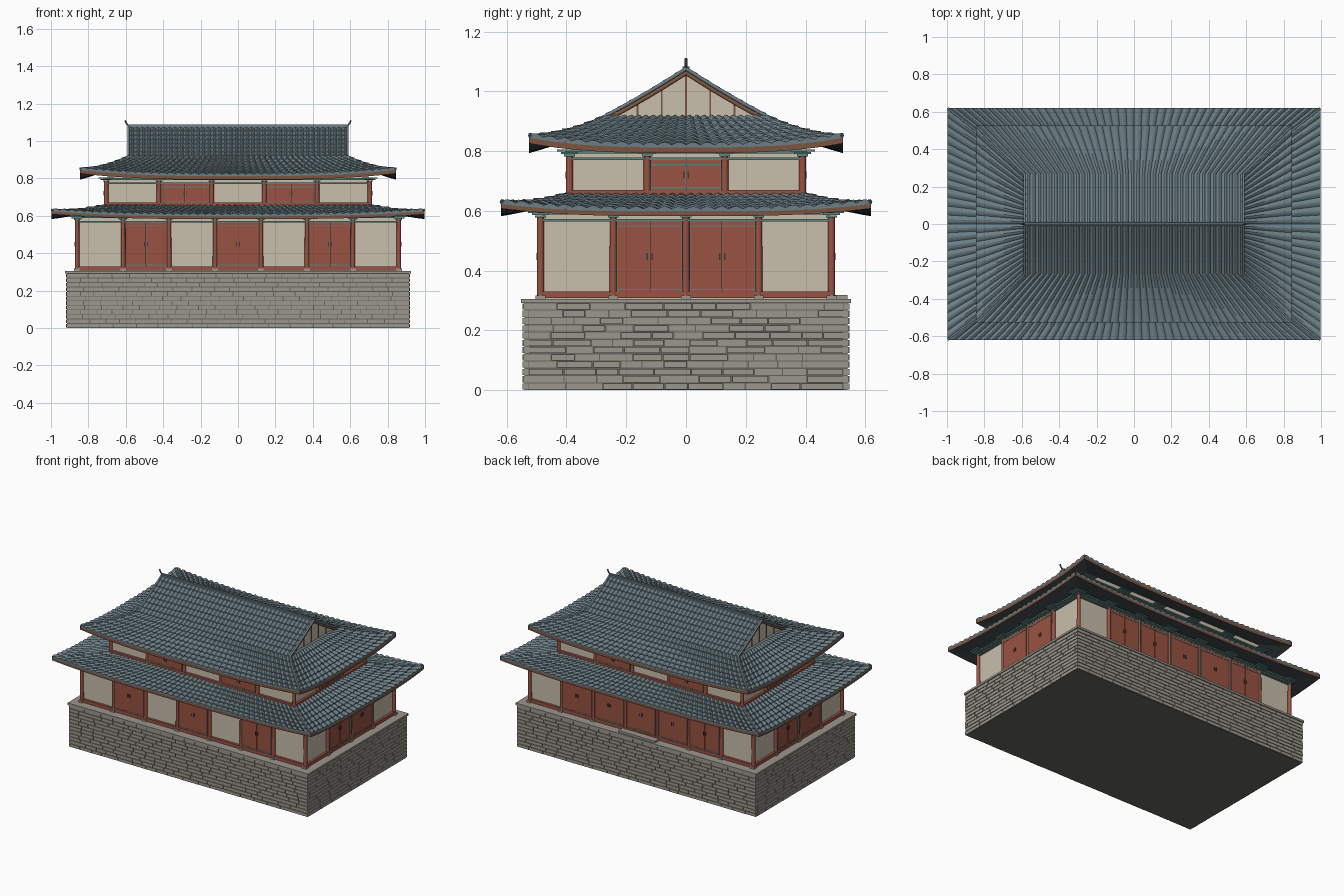
import bpy, bmesh, math, random
from mathutils import Matrix, Vector

if "Cube" in bpy.data.objects:
    bpy.data.objects.remove(bpy.data.objects["Cube"])

random.seed(4)
COL = {"stone": (0.33, 0.31, 0.27), "mortar": (0.13, 0.13, 0.11), "tile": (0.15, 0.21, 0.235),
       "soffit": (0.06, 0.08, 0.085), "wood": (0.20, 0.09, 0.05), "red": (0.32, 0.085, 0.055),
       "cream": (0.58, 0.52, 0.41), "teal": (0.11, 0.24, 0.21), "dark": (0.05, 0.04, 0.035)}
MATS = {}
for n, c in COL.items():
    MATS[n] = bpy.data.materials.new(n)
    MATS[n].diffuse_color = (*c, 1)

PARTS = {}  # name -> (bmesh, material)


def part(name, mat):
    return PARTS.setdefault(name, (bmesh.new(), mat))[0]


def turn(k):
    return Matrix.Rotation(k * math.pi / 2, 4, 'Z')


def box(name, mat, c, s, k=0):
    """Box of centre c and size s, turned k quarter turns about z."""
    m = turn(k) @ Matrix.Translation(c) @ Matrix.Diagonal((*s, 1))
    bmesh.ops.create_cube(part(name, mat), size=1, matrix=m)


def column(name, x, y, z0, z1, r):
    m = Matrix.Translation((x, y, (z0 + z1) / 2))
    bmesh.ops.create_cone(part(name, "red"), cap_ends=True, segments=12, radius1=r,
                          radius2=r * 0.9, depth=z1 - z0, matrix=m)


def grid(name, mat, rings, flip=False):
    bm = part(name, mat)
    vs = [[bm.verts.new(p) for p in ring] for ring in rings]
    for a, b in zip(vs, vs[1:]):
        for i in range(len(a) - 1):
            f = [a[i], b[i], b[i + 1], a[i + 1]]
            bm.faces.new(f[::-1] if flip else f)


def tube(name, mat, pts, r):
    cu = bpy.data.curves.new(name, 'CURVE')
    cu.dimensions = '3D'
    cu.bevel_depth, cu.bevel_resolution, cu.use_fill_caps = r, 1, True
    sp = cu.splines.new('POLY')
    sp.points.add(len(pts) - 1)
    for q, p in zip(sp.points, pts):
        q.co = (*p, 1)
    ob = bpy.data.objects.new(name, cu)
    cu.materials.append(MATS[mat])
    bpy.context.collection.objects.link(ob)


def slope(inner, outer, lift, sag, k):
    """Curved roof surface; inner/outer are (half width, distance, z)."""
    def at(u, v, off=0.0):
        w, d = (inner[i] + (outer[i] - inner[i]) * v for i in (0, 1))
        z = inner[2] + (outer[2] - inner[2]) * (v + sag * v * (1 - v))
        return turn(k) @ Vector((w * u, -d, z + lift * abs(u) ** 3 * v * v + off))
    return at


def tiles(name, at, cols, rows):
    """Barrel tiles in overlapping courses."""
    us = [(i / (cols * 4) * 2 - 1, 0.009 * math.sin(math.pi * (i % 4) / 4)) for i in range(cols * 4 + 1)]
    rings = []
    for r in range(rows):
        rings.append([at(u, r / rows, b - 0.002) for u, b in us])
        rings.append([at(u, (r + 1) / rows, b + 0.004) for u, b in us])
    rings.append([at(u, 1, -0.005) for u, b in us])
    grid(name, "tile", rings)


def eave(name, at, t):
    """Soffit and brown eave board below a slope."""
    us = [i / 16 - 1 for i in range(33)]
    grid(name + "_soffit", "soffit", [[at(u, v / 6, -t) for u in us] for v in range(7)], True)
    grid(name + "_eave_board", "wood", [[at(u, 1, o) for u in us] for o in (0.0, -t)])


def hip_roof(name, hx, hy, z0, ex, ey, z1, lift, cols, rows, t):
    for k in range(4):
        a, b, c, d = (hx, hy, ex, ey) if k % 2 == 0 else (hy, hx, ey, ex)
        at = slope((a, b, z0), (c, d, z1), lift, 0.3, k)
        tiles(name + "_tiles", at, cols[k % 2], rows)
        eave(name, at, t)
        # hip ridge
        tube(name + "_hip_ridge", "tile", [at(1, v / 8 * 0.992, 0.002) for v in range(9)], 0.007)


def storey(name, hx, hy, z0, z1, ztop, sides):
    """Walls, columns, doors and brackets; sides gives the bays front, right, back, left."""
    h = z1 - z0
    box(name + "_walls", "cream", (0, 0, (z0 + ztop) / 2), (2 * hx - 0.012, 2 * hy - 0.012, ztop - z0))
    for k, bays in enumerate(sides):
        L, D = (hx, hy) if k % 2 == 0 else (hy, hx)
        w = 2 * L / len(bays)
        # sill and painted head beams
        box(name + "_sill", "red", (0, -D, z0 + 0.014), (2 * L, 0.02, 0.022), k)
        box(name + "_head_beam", "teal", (0, -D, z1 - 0.014), (2 * L, 0.018, 0.008), k)
        box(name + "_eave_beam", "teal", (0, -D, z1 + 0.009), (2 * L + 0.03, 0.03, 0.009), k)
        for i, kind in enumerate(bays):
            x = -L + (i + 0.5) * w
            if kind == "D":
                zb, zt = z0 + 0.024, z1 - 0.018
                lw, zc = (w - 0.024) / 2, (zb + zt) / 2
                for s in (-1, 1):
                    box(name + "_doors", "red", (x + s * (lw / 2 + 0.0005), -D, zc), (lw - 0.001, 0.016, zt - zb), k)
                    box(name + "_door_handles", "dark", (x + s * 0.008, -D - 0.010, zc), (0.005, 0.006, 0.024), k)
                    box(name + "_door_stiles", "teal", (x + s * (lw - 0.001), -D - 0.008, zc), (0.003, 0.004, zt - zb), k)
                for z in (zb + 0.008, zt - 0.016):
                    box(name + "_door_bands", "teal", (x, -D - 0.008, z), (2 * lw, 0.004, 0.004), k)
        for i in range(len(bays)):
            # column with stone foot and stepped bracket
            x = -L + i * w
            p = turn(k) @ Vector((x, -D, 0))
            column(name + "_columns", p.x, p.y, z0, z1, 0.0125)
            box(name + "_column_feet", "stone", (x, -D, z0 + 0.006), (0.032, 0.032, 0.012), k)
            for j, s in enumerate((0.036, 0.058, 0.084)):
                box(name + "_brackets", "teal" if j != 1 else "wood", (x, -D, z1 + j * 0.008 - 0.002), (s, s, 0.007), k)


# stone base: mortar core, block courses, cap
BX, BY, BH = 0.92, 0.547, 0.292
box("base_core", "mortar", (0, 0, BH / 2), (2 * BX - 0.012, 2 * BY - 0.012, BH))
ROWS = 12
rh = BH / ROWS
for r in range(ROWS):
    for k in range(4):
        L, D = (BX, BY) if k % 2 == 0 else (BY - 0.02, BX)
        x = -L
        while x < L - 0.001:
            w = random.uniform(0.07, 0.13)
            if x + w > L - 0.05:
                w = L - x
            d = random.uniform(0, 0.002)
            box("base_blocks", "stone", (x + w / 2, -D + 0.01 + d, (r + 0.5) * rh), (w - 0.004, 0.02, rh - 0.004), k)
            x += w
box("base_cap", "stone", (0, 0, 0.298), (1.85, 1.104, 0.014))
box("entry_step", "stone", (0, 0.508, 0.311), (0.28, 0.066, 0.016))

# two storeys
storey("lower", 0.86, 0.487, 0.305, 0.583, 0.615, ("WDWDWDW", "WDDW", "WDDDDDW", "WDDW"))
storey("upper", 0.705, 0.39, 0.645, 0.788, 0.84, ("WDWDW", "WDW", "WDWDW", "WDW"))

# lower skirt roof and upper hipped part
hip_roof("lower_roof", 0.715, 0.40, 0.653, 0.998, 0.62, 0.602, 0.026, (46, 26), 6, 0.020)
hip_roof("upper_roof", 0.585, 0.267, 0.915, 0.846, 0.526, 0.817, 0.033, (40, 22), 7, 0.024)

# gabled top: slopes, verge boards, gable walls
GX = 0.562
for k in (0, 2):
    at = slope((0.585, 0, 1.072), (0.585, 0.267, 0.915), 0, 0.1, k)
    tiles("gable_roof_tiles", at, 40, 7)
    for u in (-1, 1):
        tube("verge_tiles", "tile", [at(u, v / 6, 0.004) for v in range(7)], 0.007)
        tube("verge_board", "wood", [at(u * 0.99, v / 6, -0.011) for v in range(7)], 0.008)
for s in (-1, 1):
    bm = part("gable_walls", "cream")
    a = [bm.verts.new((s * GX, y, z)) for y, z in ((-0.262, 0.907), (0.262, 0.907), (0.13, 0.985), (0, 1.064), (-0.13, 0.985))]
    bm.faces.new(a if s > 0 else a[::-1])
    box("gable_shelf", "tile", (s * 0.573, 0, 0.908), (0.03, 0.52, 0.014))
    for i in range(-2, 3):
        zt = 1.062 - abs(i) * 0.081 * 0.6
        box("gable_battens", "wood", (s * GX, i * 0.081, (0.913 + zt) / 2), (0.008, 0.006, zt - 0.913))

# main ridge with upturned ends
box("ridge", "tile", (0, 0, 1.074), (1.17, 0.022, 0.018))
tube("ridge_cap", "tile", [(-0.585, 0, 1.082), (0.585, 0, 1.082)], 0.006)
for s in (-1, 1):
    tube("ridge_finial", "wood", [(s * x, 0, z) for x, z in ((0.575, 1.078), (0.588, 1.084), (0.598, 1.096), (0.603, 1.110))], 0.005)

# turn the collected parts into objects
for name, (bm, mat) in PARTS.items():
    me = bpy.data.meshes.new(name)
    bm.to_mesh(me)
    bm.free()
    me.materials.append(MATS[mat])
    if name.endswith("columns"):
        me.shade_smooth()
        me.set_sharp_from_angle(angle=math.radians(40))
    bpy.context.collection.objects.link(bpy.data.objects.new(name, me))

for m in bpy.data.materials:
    if m.users and not m.is_grease_pencil:
        m.use_nodes = True
        m.node_tree.nodes["Principled BSDF"].inputs["Base Color"].default_value = m.diffuse_color
